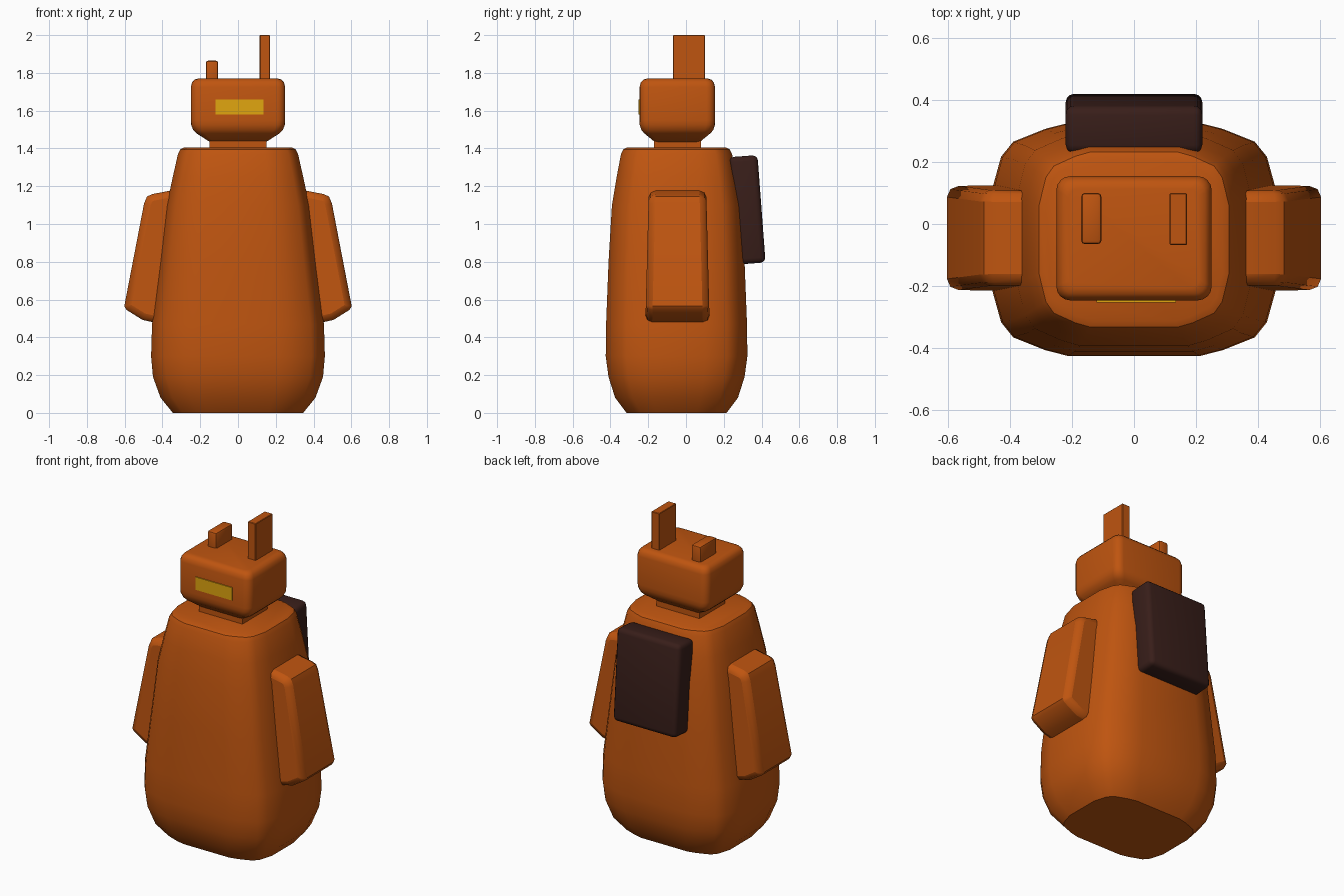
import bpy, bmesh
from math import radians, sin, cos
from mathutils import Matrix

if "Cube" in bpy.data.objects:
    bpy.data.objects.remove(bpy.data.objects["Cube"])


def material(name, color):
    m = bpy.data.materials.new(name)
    m.diffuse_color = (*color, 1)
    m.use_nodes = True
    m.node_tree.nodes["Principled BSDF"].inputs["Base Color"].default_value = m.diffuse_color
    return m


ORANGE = material("orange", (0.52, 0.09, 0.005))
YELLOW = material("yellow", (0.75, 0.38, 0.005))
BROWN = material("brown", (0.04, 0.013, 0.01))


def finish(name, bm, mat, angle=35):
    bmesh.ops.recalc_face_normals(bm, faces=bm.faces)
    me = bpy.data.meshes.new(name)
    bm.to_mesh(me)
    bm.free()
    me.materials.append(mat)
    me.shade_smooth()
    me.set_sharp_from_angle(angle=radians(angle))
    ob = bpy.data.objects.new(name, me)
    bpy.context.collection.objects.link(ob)
    return ob


def loft(name, rings, mat, angle=35):
    """Skin a list of closed 3D rings and cap both ends."""
    bm = bmesh.new()
    loops = [[bm.verts.new(p) for p in r] for r in rings]
    n = len(loops[0])
    for a, b in zip(loops, loops[1:]):
        for i in range(n):
            j = (i + 1) % n
            bm.faces.new((a[i], a[j], b[j], b[i]))
    bm.faces.new(loops[0][::-1])
    bm.faces.new(loops[-1])
    return finish(name, bm, mat, angle)


def mirror_quadrant(q):
    """Expand one quadrant of (x, y) points into a full closed outline."""
    r = q[::-1]
    return (q + [(-x, y) for x, y in r] + [(-x, -y) for x, y in q]
            + [(x, -y) for x, y in r])


def rounded(hx, hy, r, steps=4):
    arc = [radians(90 * i / steps) for i in range(steps + 1)]
    return mirror_quadrant([(hx - r + r * cos(a), hy - r + r * sin(a)) for a in arc])


def box(name, lo, hi, mat, bevel=0, segments=3, tilt=0):
    bm = bmesh.new()
    bmesh.ops.create_cube(bm, size=1)
    bmesh.ops.scale(bm, vec=[b - a for a, b in zip(lo, hi)], verts=bm.verts)
    if bevel:
        bmesh.ops.bevel(bm, geom=bm.edges[:], offset=bevel, segments=segments,
                        profile=0.5, affect='EDGES')
    bmesh.ops.rotate(bm, matrix=Matrix.Rotation(radians(tilt), 3, 'X'), verts=bm.verts)
    bmesh.ops.translate(bm, vec=[(a + b) / 2 for a, b in zip(lo, hi)], verts=bm.verts)
    return finish(name, bm, mat)


# Body: rounded cross-section swept up a bulging profile (z, half x, half y)
section = mirror_quadrant([(1, .4), (.93, .71), (.845, .84), (.62, .95), (.46, 1)])
profile = [(0, .345, .265), (.08, .41, .325), (.19, .45, .36), (.3, .46, .375),
           (.47, .455, .373), (.8, .412, .36), (1.1, .377, .342), (1.25, .345, .317),
           (1.37, .318, .294), (1.395, .305, .282), (1.405, .285, .262)]
loft("body", [[(x * hx, y * hy - .05, z) for x, y in section]
              for z, hx, hy in profile], ORANGE)

# Neck and head (z, half x, half y, corner radius)
box("neck", (-.15, -.17, 1.37), (.15, .08, 1.45), ORANGE)
head = [(1.435, .15, .12, .02), (1.48, .22, .175, .04), (1.497, .237, .19, .045),
        (1.525, .248, .199, .045), (1.55, .25, .2, .045), (1.725, .25, .2, .045),
        (1.75, .243, .193, .042), (1.765, .229, .179, .035), (1.77, .21, .16, .03)]
loft("head", [[(x, y - .046, z) for x, y in rounded(hx, hy, r)]
              for z, hx, hy, r in head], ORANGE)

# Face plate and the two uneven fins on the head
box("visor", (-.12, -.252, 1.58), (.135, -.2, 1.66), YELLOW)
box("short_fin", (-.17, -.065, 1.72), (-.105, .1, 1.865), ORANGE, .012, 2)
box("tall_fin", (.115, -.068, 1.72), (.17, .1, 2.0), ORANGE, .003, 1)

# Backpack leaning against the back
box("backpack", (-.22, .247, .79), (.22, .4, 1.36), BROWN, .028, 3, tilt=4.3)

# Arms: front outline given depth, widening downward, bevelled along the rims
outline = [(.29, 1.19), (.455, 1.158), (.482, 1.145), (.497, 1.11),
           (.602, .565), (.59, .545), (.505, .492), (.38, .465)]
for side, name in ((-1, "left_arm"), (1, "right_arm")):
    def rim(s):
        return [(side * x, -.045 + s * (.152 + .018 * (1.18 - z) / .7), z)
                for x, z in outline]
    arm = loft(name, [rim(-1), rim(1)], ORANGE, 40)
    bevel = arm.modifiers.new("rim", 'BEVEL')
    bevel.width = .036
    bevel.segments = 2
    bevel.limit_method = 'ANGLE'
    bevel.angle_limit = radians(65)
